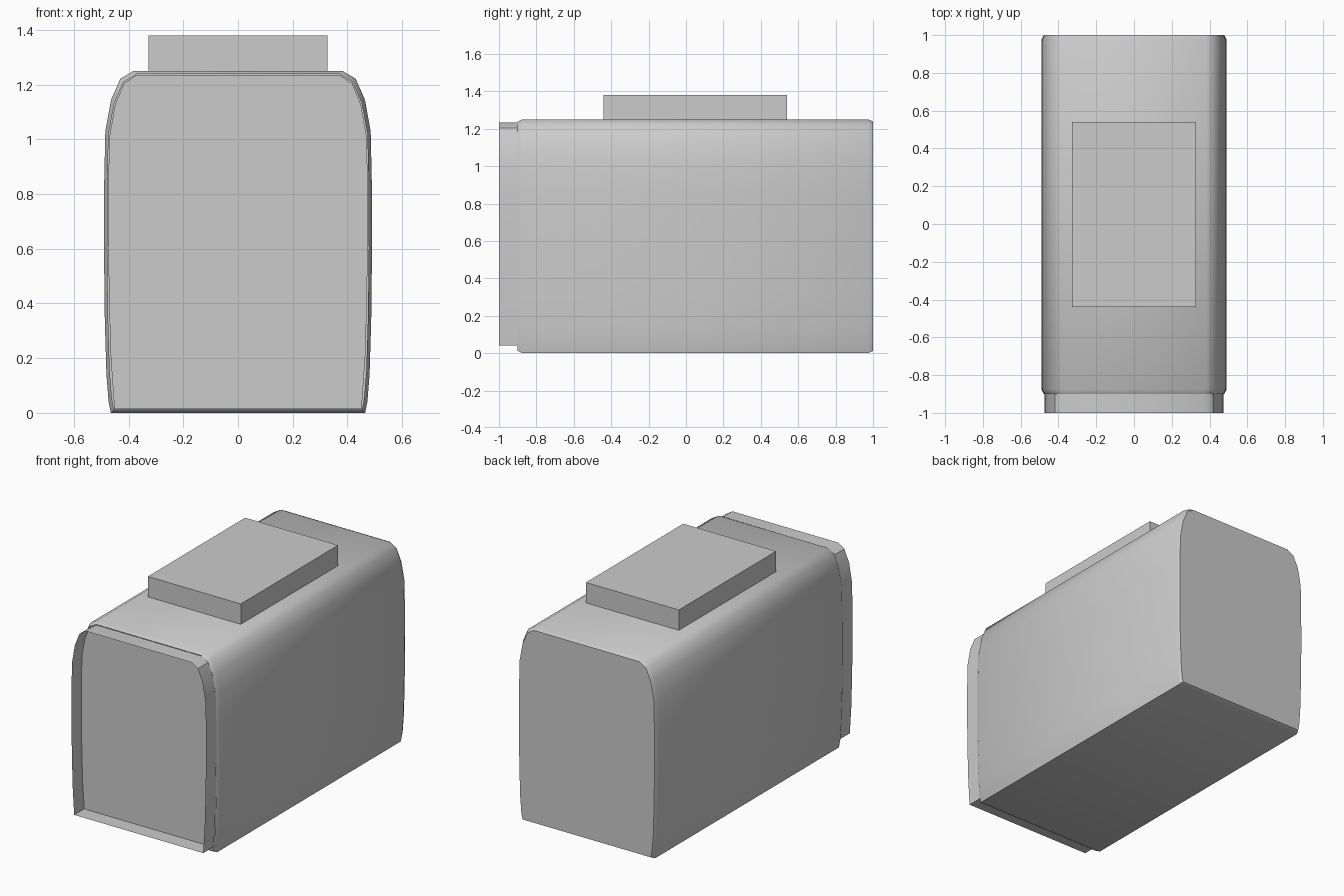
import bpy
import bmesh
from math import radians

if "Cube" in bpy.data.objects:
    bpy.data.objects.remove(bpy.data.objects["Cube"], do_unlink=True)

grey = bpy.data.materials.new("plain grey")
grey.use_nodes = True
COLOUR = (0.6, 0.6, 0.6, 1)
grey.diffuse_color = COLOUR
grey.node_tree.nodes["Principled BSDF"].inputs["Base Color"].default_value = COLOUR

# Half outlines (x, z), from the bottom corner up to the flat top
BODY = [(0.465, 0), (0.473, 0.04), (0.481, 0.14), (0.487, 0.34), (0.49, 0.6),
        (0.489, 0.85), (0.485, 1.03), (0.464, 1.145), (0.43, 1.222), (0.382, 1.25)]
RIM = [(0.455, 0.04), (0.465, 0.2), (0.471, 0.4), (0.474, 0.6), (0.474, 0.85),
       (0.47, 1.01), (0.45, 1.125), (0.417, 1.205), (0.373, 1.233)]


def mirrored(half):
    return half + [(-x, z) for x, z in reversed(half)]


def shrunk(half, amount):
    """Pull an outline towards its middle by a fixed distance."""
    mid = 0.625
    return [(x - amount, z + (amount if z < mid else -amount) * min(1, abs(z - mid) / 0.5))
            for x, z in half]


def finish(name, bm, smooth=True):
    mesh = bpy.data.meshes.new(name)
    bm.to_mesh(mesh)
    bm.free()
    mesh.materials.append(grey)
    obj = bpy.data.objects.new(name, mesh)
    bpy.context.collection.objects.link(obj)
    if smooth:
        bpy.ops.object.select_all(action="DESELECT")
        obj.select_set(True)
        bpy.context.view_layer.objects.active = obj
        bpy.ops.object.shade_smooth_by_angle(angle=radians(35))
    return obj


def loft(name, sections, cap_end=False):
    """Skin a tube through (y, half outline) sections."""
    bm = bmesh.new()
    rings = [[bm.verts.new((x, y, z)) for x, z in mirrored(half)] for y, half in sections]
    for a, b in zip(rings, rings[1:]):
        for i in range(len(a)):
            j = (i + 1) % len(a)
            bm.faces.new((a[i], b[i], b[j], a[j]))
    if cap_end:
        bm.faces.new(rings[-1])
    bmesh.ops.recalc_face_normals(bm, faces=bm.faces)
    return finish(name, bm)


# Long housing with softened ends, closed at the back
inner = shrunk(BODY, 0.012)
loft("housing", [(-0.9, inner), (-0.875, BODY), (0.975, BODY), (1.0, inner)], cap_end=True)

# Thin open rim standing proud of the front
loft("front_rim", [(-1.0, RIM), (-0.895, RIM)])

# Recessed front panel behind the rim
panel = bmesh.new()
outline = [(0.452, 0.015)] + RIM[1:]
panel.faces.new([panel.verts.new((x, -0.9, z)) for x, z in mirrored(outline)])
panel.normal_update()
if panel.faces[:][0].normal.y > 0:
    bmesh.ops.reverse_faces(panel, faces=panel.faces[:])
finish("front_panel", panel, smooth=False)

# Flat block on the roof
block = bmesh.new()
bmesh.ops.create_cube(block, size=1)
bmesh.ops.scale(block, vec=(0.655, 0.98, 0.135), verts=block.verts)
bmesh.ops.translate(block, vec=(0, 0.05, 1.3125), verts=block.verts)
finish("roof_block", block, smooth=False)
